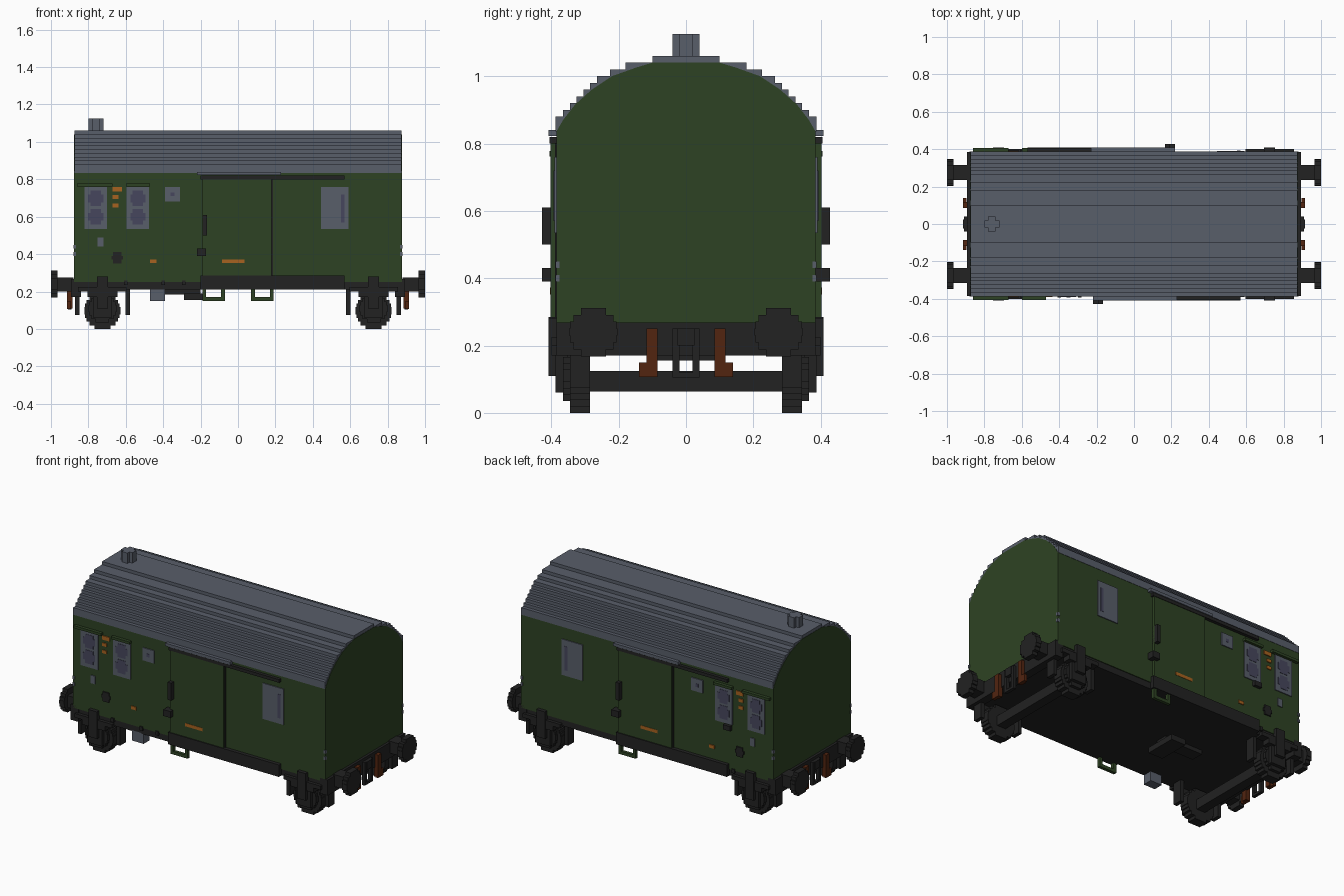
import bpy, bmesh, math

if "Cube" in bpy.data.objects:
    bpy.data.objects.remove(bpy.data.objects["Cube"], do_unlink=True)


def material(name, red, green, blue):
    mat = bpy.data.materials.new(name)
    mat.use_nodes = True
    colour = (red, green, blue, 1)
    mat.diffuse_color = colour
    mat.node_tree.nodes["Principled BSDF"].inputs["Base Color"].default_value = colour
    return mat


body_green = material("body green", .027, .055, .017)
roof_grey = material("roof grey", .098, .112, .144)
frame_black = material("frame black", .016, .016, .016)
pane_violet = material("pane violet", .062, .062, .11)
rust_brown = material("rust brown", .085, .018, .005)
mark_orange = material("mark orange", .39, .122, .014)

# Placement patterns: each pair flips x and y
ONCE = {"": (1, 1)}
SIDES = {"_front": (1, 1), "_back": (1, -1)}
TURNED = {"_front": (1, 1), "_back": (-1, -1)}
ENDS = {"_left": (1, 1), "_right": (-1, 1)}
CORNERS = {"_left_front": (1, 1), "_left_back": (1, -1),
           "_right_front": (-1, 1), "_right_back": (-1, -1)}
BACK = {"_back": (1, -1)}


def finish(bm, name, mat):
    bmesh.ops.recalc_face_normals(bm, faces=bm.faces)
    mesh = bpy.data.meshes.new(name)
    bm.to_mesh(mesh)
    bm.free()
    mesh.materials.append(mat)
    obj = bpy.data.objects.new(name, mesh)
    bpy.context.collection.objects.link(obj)
    return obj


def blocks(name, mat, boxes, ways=ONCE):
    """One object per placement, made of (x range, y range, z range) blocks."""
    for suffix, flips in ways.items():
        bm = bmesh.new()
        for ranges in boxes:
            cube = bmesh.ops.create_cube(bm, size=1)["verts"]
            for vert in cube:
                for axis, (low, high) in enumerate(ranges):
                    flip = (*flips, 1)[axis]
                    vert.co[axis] = flip * (high if vert.co[axis] > 0 else low)
        finish(bm, name + suffix, mat)


def block(name, mat, x, y, z, ways=ONCE):
    blocks(name, mat, [(x, y, z)], ways)


def plate(name, mat, x, z, outer=.391, ways=SIDES):
    """Thin painted panel on the side wall."""
    block(name, mat, x, (-outer, -.38), z, ways)


def stepped_disc(name, mat, across, height, radius, depth, ways, facing_end=False):
    """Round part built of stacked rows, facing a side or an end."""
    rows = max(3, round(radius / .01))
    step = 2 * radius / rows
    boxes = []
    for row in range(rows):
        low = -radius + row * step
        middle = low + step / 2
        half = max(math.sqrt(radius ** 2 - middle ** 2), step)
        span = (across - half, across + half)
        tall = (height + low, height + low + step)
        boxes.append((depth, span, tall) if facing_end else (span, depth, tall))
    blocks(name, mat, boxes, ways)


def extrude_profile(name, mat, half_profile, half_length):
    """Mirror a half outline of (y, z) points and extrude it along x."""
    outline = half_profile + [(-y, z) for y, z in reversed(half_profile)]
    bm = bmesh.new()
    face = bm.faces.new([bm.verts.new((-half_length, y, z)) for y, z in outline])
    grown = bmesh.ops.extrude_face_region(bm, geom=[face])["geom"]
    for vert in grown:
        if isinstance(vert, bmesh.types.BMVert):
            vert.co.x = half_length
    return finish(bm, name, mat)


# Body shell with arched ends
arch = [(.385, .25), (.385, .835), (.365, .87), (.33, .915), (.28, .96),
        (.22, 1), (.15, 1.025), (.1, 1.04)]
extrude_profile("body", body_green, arch, .877)

# Stepped roof
treads = [(.387, .88), (.365, .9), (.345, .92), (.325, .94), (.305, .96),
          (.285, .98), (.265, 1), (.225, 1.02), (.18, 1.04), (.1, 1.06)]
stairs = []
level = .835
for half_width, top in treads:
    stairs += [(half_width, level), (half_width, top)]
    level = top
extrude_profile("roof", roof_grey, stairs, .875)
blocks("chimney", roof_grey, [((-.8, -.72), (-.02, .02), (1.05, 1.125)),
                              ((-.78, -.74), (-.04, .04), (1.05, 1.125))])

# Sliding doors with rails and handles
plate("door", body_green, (-.19, .18), (.28, .8), .402, TURNED)
plate("door_edge", frame_black, (.18, .186), (.28, .8), .389, TURNED)
plate("upper_rail", frame_black, (-.2, .57), (.8, .82), .405, TURNED)
plate("rail_cover", roof_grey, (-.22, .23), (.822, .84), .408, TURNED)
plate("lower_rail", frame_black, (-.2, .57), (.21, .285), .408, TURNED)
plate("door_handle", frame_black, (-.19, -.165), (.5, .61), .428, TURNED)
plate("door_latch", frame_black, (-.22, -.17), (.39, .43), .428, TURNED)

# Windows with paired rounded panes
for label, middle in (("outer", -.76), ("inner", -.535)):
    plate(label + "_window", roof_grey, (middle - .06, middle + .06), (.535, .76))
    for spot, height in (("lower", .6), ("upper", .698)):
        stepped_disc(label + "_pane_" + spot, pane_violet, middle, height, .042,
                     (-.393, -.38), SIDES)
plate("outer_awning", body_green, (-.86, -.67), (.762, .778), .405)
plate("inner_awning", body_green, (-.6, -.47), (.762, .778), .405)
plate("small_window", roof_grey, (-.39, -.31), (.68, .76))
plate("small_window_dot", pane_violet, (-.36, -.34), (.71, .73), .393)
plate("large_window", roof_grey, (.445, .59), (.535, .76))
plate("large_window_streak", pane_violet, (.55, .57), (.57, .72), .393)

# Painted marks and small side fittings
plate("mark_top", mark_orange, (-.67, -.62), (.735, .76))
for index, height in enumerate((.695, .65)):
    plate("mark_row_" + "ab"[index], mark_orange, (-.67, -.64), (height, height + .02))
plate("mark_low", mark_orange, (-.47, -.435), (.352, .372))
plate("mark_door", mark_orange, (-.085, .035), (.352, .372), .404)
plate("side_sign", roof_grey, (-.75, -.72), (.44, .49))
stepped_disc("side_cap", frame_black, -.645, .38, .03, (-.393, -.38), SIDES)
plate("side_box", frame_black, (-.59, -.54), (.5, .53), .405, BACK)
for label, low in (("lower", .39), ("upper", .43)):
    block("corner_clip_" + label, roof_grey, (.865, .88), (-.388, -.375),
          (low, low + .02), CORNERS)

# Underframe
block("floor", frame_black, (-.87, .87), (-.38, .38), (.21, .27))
block("headstock", frame_black, (.84, .893), (-.385, .385), (.17, .268), ENDS)
blocks("underfloor_gear", frame_black, [((-.46, -.2), (-.04, .04), (.185, .215)),
                                        ((-.29, -.19), (-.1, .1), (.155, .19))])
block("tool_box", roof_grey, (-.47, -.39), (-.38, -.32), (.15, .215))
for index, place in enumerate((-.6, -.4, -.29)):
    block("sill_bracket_" + "abc"[index], frame_black, (place - .01, place + .01),
          (-.392, -.37), (.235, .26), SIDES)

# Boarding steps
blocks("boarding_step", body_green, [((-.19, -.17), (-.4, -.38), (.15, .22)),
                                     ((-.09, -.07), (-.4, -.38), (.15, .22)),
                                     ((-.19, -.07), (-.4, -.38), (.15, .17))], TURNED)

# Wheels, axles and suspension
hub = .725
stepped_disc("wheel", frame_black, hub, .097, .097, (-.345, -.285), CORNERS)
block("axle", frame_black, (hub - .03, hub + .03), (-.3, .3), (.063, .125), ENDS)
stepped_disc("wheel_rim", frame_black, hub, .11, .075, (-.365, -.34), CORNERS)
blocks("axle_box", frame_black, [((hub - .05, hub + .05), (-.387, -.35), (.06, .22)),
                                 ((hub - .03, hub + .03), (-.408, -.38), (.11, .28))],
       CORNERS)
blocks("leaf_spring", frame_black, [((hub - .13, hub + .13), (-.4, -.35), (.2, .225)),
                                    ((hub - .08, hub + .08), (-.4, -.35), (.17, .2))],
       CORNERS)
for label, shift in (("inner", -.135), ("outer", .135)):
    block("brake_hanger_" + label, frame_black,
          (hub + shift - .012, hub + shift + .012), (-.345, -.285), (.075, .22), CORNERS)

# Buffers
block("buffer_shaft", frame_black, (.88, .975), (-.315, -.235), (.2, .275), CORNERS)
stepped_disc("buffer_head", frame_black, -.275, .24, .072, (.965, 1), CORNERS, True)

# Coupling and hoses
blocks("coupling", frame_black, [((.88, .915), (-.025, .025), (.2, .25)),
                                 ((.89, .91), (-.04, -.02), (.105, .25)),
                                 ((.89, .91), (.02, .04), (.105, .25)),
                                 ((.89, .91), (-.04, .04), (.105, .12))], ENDS)
blocks("hose", rust_brown, [((.885, .915), (-.117, -.085), (.11, .25)),
                            ((.895, .915), (-.14, -.085), (.107, .15))],
       CORNERS)
